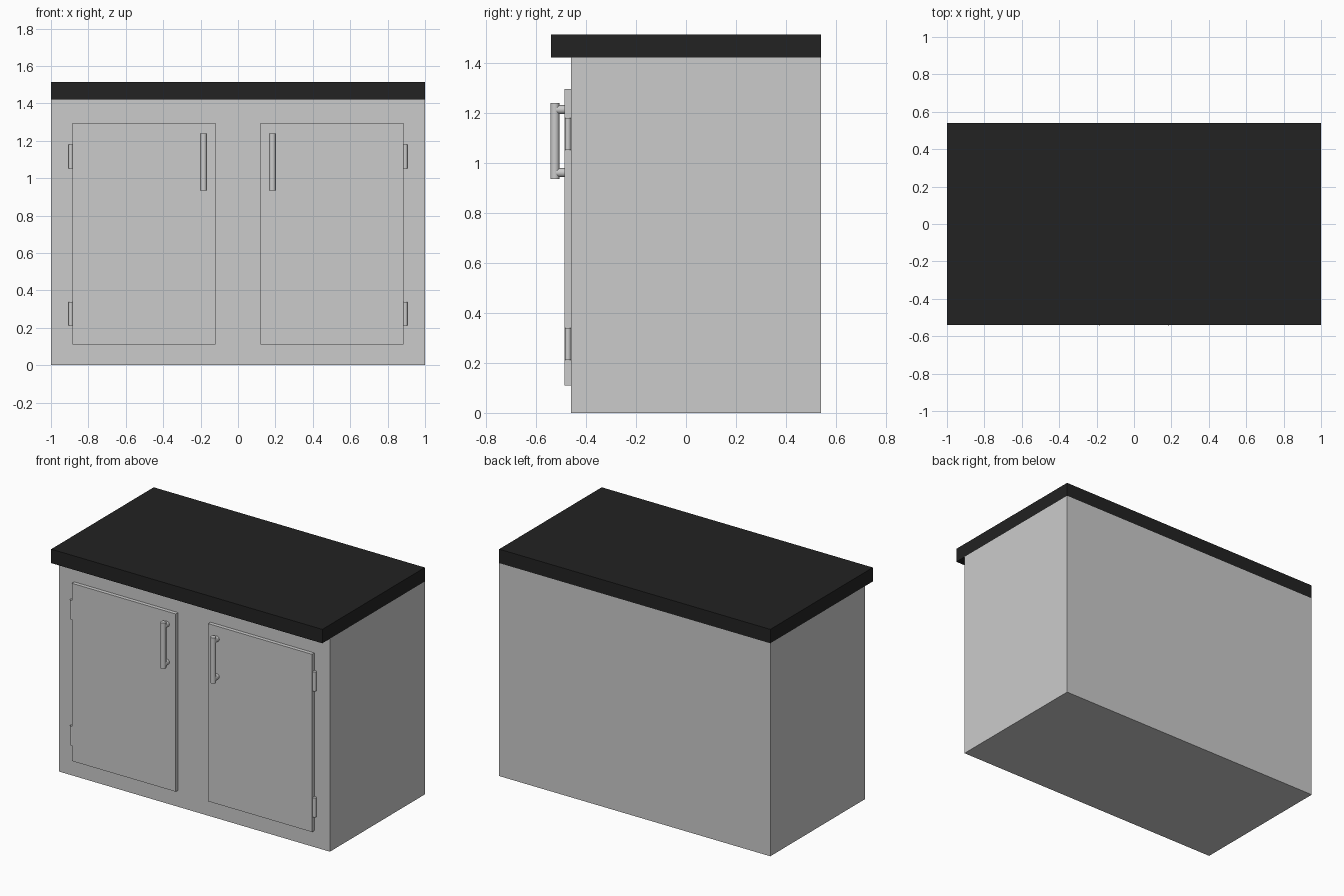
import bpy
from math import radians

if "Cube" in bpy.data.objects:
    bpy.data.objects.remove(bpy.data.objects["Cube"])


def box(name, x, y, z):
    bpy.ops.mesh.primitive_cube_add(size=1, location=[sum(r) / 2 for r in (x, y, z)])
    o = bpy.context.object
    o.name = name
    o.scale = [r[1] - r[0] for r in (x, y, z)]
    bpy.ops.object.transform_apply(location=True, rotation=False, scale=True)
    return o


def rod(name, loc, radius, length, along_y=False):
    rot = (radians(90), 0, 0) if along_y else (0, 0, 0)
    bpy.ops.mesh.primitive_cylinder_add(vertices=16, radius=radius, depth=length,
                                        location=loc, rotation=rot)
    o = bpy.context.object
    o.name = name
    bpy.ops.object.transform_apply(location=True, rotation=True, scale=True)
    bpy.ops.object.shade_smooth_by_angle(angle=radians(30))
    return o


# Cabinet carcass
box("cabinet_body", (-1, 1), (-0.46, 0.54), (0, 1.42))

# Overhanging dark worktop
top = box("worktop", (-1, 1), (-0.54, 0.54), (1.42, 1.513))
dark = bpy.data.materials.new("dark_top")
dark.diffuse_color = (0.016, 0.016, 0.016, 1)
dark.use_nodes = True
dark.node_tree.nodes["Principled BSDF"].inputs["Base Color"].default_value = dark.diffuse_color
top.data.materials.append(dark)

# Right door with its handle and hinges
parts = [box("door", (0.12, 0.886), (-0.485, -0.459), (0.11, 1.295))]
parts.append(rod("handle_bar", (0.184, -0.524, 1.087), 0.018, 0.305))
for z in (0.96, 1.212):
    parts.append(rod("handle_post", (0.184, -0.5, z), 0.018, 0.04, along_y=True))
for z in (0.275, 1.115):
    parts.append(rod("hinge", (0.894, -0.472, z), 0.0125, 0.128))

# Mirror everything to the left door
for o in parts:
    m = o.modifiers.new("mirror", 'MIRROR')
    m.use_axis = (True, False, False)
    # pivot is shared world origin
    o.data.transform(o.matrix_world)
    o.matrix_world.identity()
